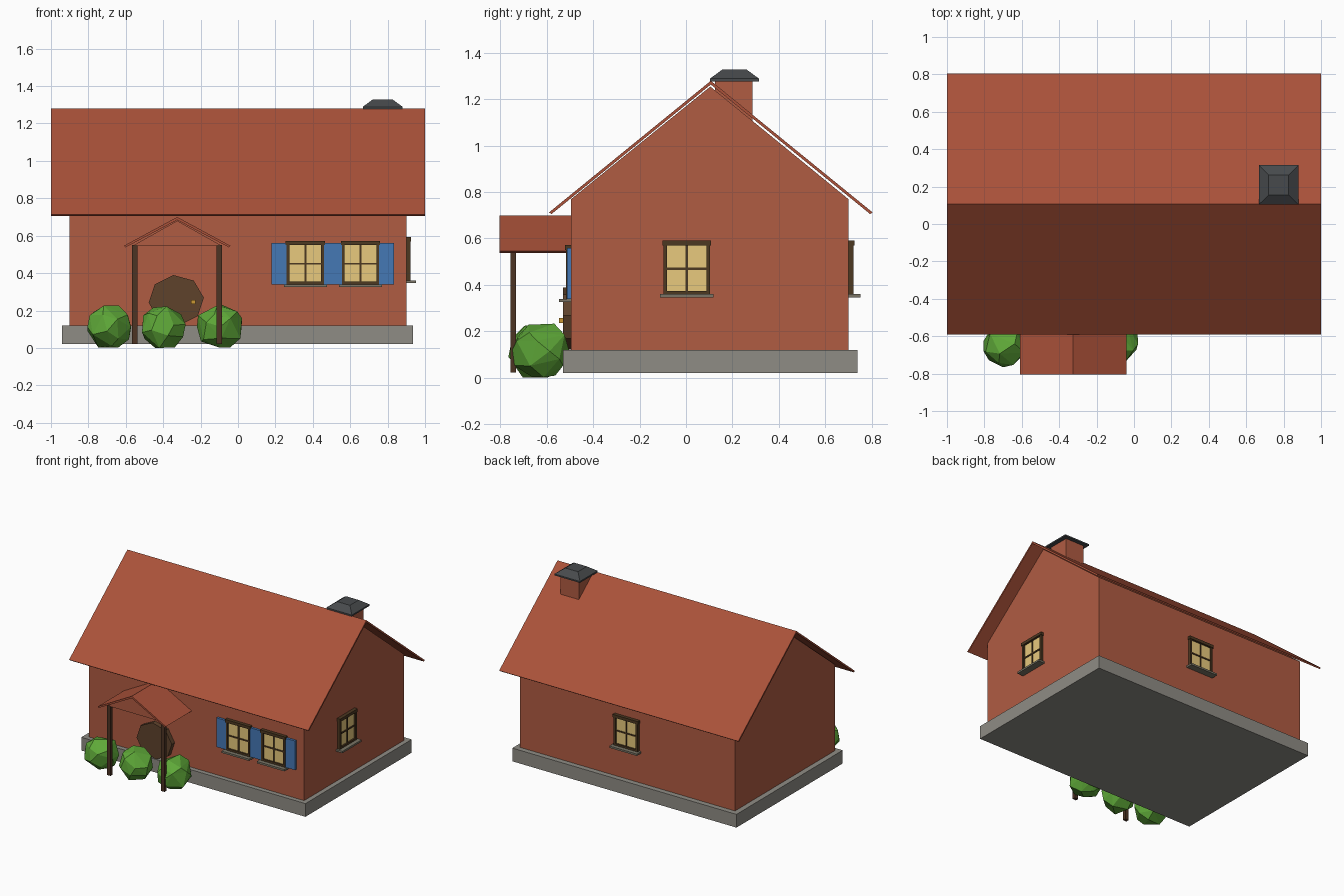
import bpy, bmesh, math, random
from mathutils import Matrix, Vector

if "Cube" in bpy.data.objects:
    bpy.data.objects.remove(bpy.data.objects["Cube"])

random.seed(4)
mats = {}
# Display colours, converted to linear when the material is made
COL = {
    "brick": (0.69, 0.36, 0.26), "roof": (0.67, 0.32, 0.225), "stone": (0.56, 0.55, 0.52),
    "wood": (0.30, 0.20, 0.14), "frame": (0.30, 0.22, 0.13), "glass": (0.91, 0.79, 0.49),
    "blue": (0.27, 0.47, 0.71), "leaf": (0.37, 0.66, 0.22), "slate": (0.28, 0.29, 0.30),
    "brass": (0.80, 0.60, 0.20), "sill": (0.48, 0.46, 0.40), "door": (0.37, 0.26, 0.17),
}


def finish(name, bm, col):
    bmesh.ops.recalc_face_normals(bm, faces=bm.faces[:])
    me = bpy.data.meshes.new(name)
    bm.to_mesh(me)
    bm.free()
    if col not in mats:
        mats[col] = bpy.data.materials.new(col)
        mats[col].diffuse_color = (*[((c + 0.055) / 1.055) ** 2.4 for c in COL[col]], 1)
    me.materials.append(mats[col])
    ob = bpy.data.objects.new(name, me)
    bpy.context.collection.objects.link(ob)
    return ob


def box(name, x, y, z, col, m=Matrix(), top=1.0):
    """Box from (min, max) ranges; top scales the upper face."""
    bm = bmesh.new()
    bmesh.ops.create_cube(bm, size=1)
    c = [(a[0] + a[1]) / 2 for a in (x, y, z)]
    s = [a[1] - a[0] for a in (x, y, z)]
    for v in bm.verts:
        k = top if v.co.z > 0 else 1
        v.co = m @ Vector((c[0] + v.co.x * s[0] * k, c[1] + v.co.y * s[1] * k, c[2] + v.co.z * s[2]))
    return finish(name, bm, col)


def prism(name, profile, lo, hi, axis, col):
    """Extrude a 2D profile along x (profile is y, z) or y (profile is x, z)."""
    bm = bmesh.new()
    put = lambda a, b, t: (t, a, b) if axis == "x" else (a, t, b)
    face = bm.faces.new([bm.verts.new(put(a, b, lo)) for a, b in profile])
    new = bmesh.ops.extrude_face_region(bm, geom=[face])["geom"]
    bmesh.ops.translate(bm, vec=put(0, 0, hi - lo),
                        verts=[g for g in new if isinstance(g, bmesh.types.BMVert)])
    return finish(name, bm, col)


def gable_roof(half, mid, eave, ridge, t):
    return [(mid - half, eave), (mid, ridge), (mid + half, eave),
            (mid + half - t * 0.6, eave - t * 0.5), (mid, ridge - t), (mid - half + t * 0.6, eave - t * 0.5)]


def window(name, loc, angle, shutters=False):
    m = Matrix.Translation(loc) @ Matrix.Rotation(math.radians(angle), 4, "Z")
    box(name + "_glass", (-0.088, 0.088), (-0.010, 0.004), (-0.10, 0.10), "glass", m)
    for s, side in ((-1, "left"), (1, "right")):
        a, b = sorted((s * 0.085, s * 0.10))
        box(f"{name}_{side}_jamb", (a, b), (-0.022, 0.004), (-0.11, 0.115), "frame", m)
        if shutters:
            a, b = sorted((s * 0.10, s * 0.180))
            box(f"{name}_{side}_shutter", (a, b), (-0.018, 0.004), (-0.11, 0.11), "blue", m)
    box(name + "_head", (-0.105, 0.105), (-0.026, 0.004), (0.10, 0.122), "frame", m)
    box(name + "_foot", (-0.10, 0.10), (-0.022, 0.004), (-0.112, -0.096), "frame", m)
    box(name + "_upright_bar", (-0.005, 0.005), (-0.016, 0), (-0.10, 0.10), "frame", m)
    box(name + "_cross_bar", (-0.09, 0.09), (-0.016, 0), (-0.005, 0.005), "frame", m)
    box(name + "_sill", (-0.115, 0.115), (-0.052, 0.004), (-0.124, -0.110), "sill", m)


# Plinth and gabled walls
box("plinth", (-0.94, 0.935), (-0.53, 0.74), (0.02, 0.12), "stone")
prism("walls", [(-0.495, 0.12), (0.70, 0.12), (0.70, 0.77), (0.105, 1.255), (-0.495, 0.77)],
      -0.90, 0.90, "x", "brick")

# Main roof
prism("roof", gable_roof(0.697, 0.107, 0.713, 1.28, 0.016), -1, 1, "x", "roof")

# Chimney
box("chimney", (0.695, 0.85), (0.125, 0.287), (1.02, 1.28), "brick")
box("chimney_rim", (0.667, 0.88), (0.103, 0.315), (1.278, 1.289), "slate")
box("chimney_hood", (0.667, 0.88), (0.103, 0.315), (1.289, 1.328), "slate", top=0.5)

# Windows
window("front_window_a", (0.36, -0.495, 0.45), 0, True)
window("front_window_b", (0.655, -0.495, 0.45), 0, True)
window("side_window", (0.90, 0.003, 0.47), 90)
window("back_window", (0.0, 0.70, 0.47), 180)

# Round door with handle
ring = [(-0.33 + 0.148 * math.cos(i * math.pi / 4 + 0.1), 0.255 + 0.135 * math.sin(i * math.pi / 4 + 0.1))
        for i in range(8)]
prism("round_door", ring, -0.53, -0.49, "y", "door")
box("door_handle", (-0.25, -0.228), (-0.548, -0.525), (0.235, 0.257), "brass")

# Porch
for x, n in ((-0.552, "left"), (-0.10, "right")):
    box(f"porch_{n}_post", (x - 0.015, x + 0.015), (-0.757, -0.733), (0.022, 0.55), "wood")
prism("porch_roof", gable_roof(0.285, -0.325, 0.546, 0.70, 0.016), -0.805, -0.49, "y", "roof")
prism("porch_gable", [(-0.565, 0.545), (-0.085, 0.545), (-0.325, 0.68)], -0.755, -0.74, "y", "brick")

# Bushes, faceted low-poly balls
for i, (x, y, z, r) in enumerate(((-0.69, -0.642, 0.112, 0.122), (-0.40, -0.64, 0.108, 0.122),
                                  (-0.094, -0.625, 0.114, 0.127))):
    bm = bmesh.new()
    bmesh.ops.create_icosphere(bm, subdivisions=2, radius=r)
    for v in bm.verts:
        v.co = v.co * random.uniform(0.92, 1.04) + Vector((x, y, z))
        v.co.z = max(v.co.z, 0)
    bush = finish(f"bush_{i + 1}", bm, "leaf")
    bush.modifiers.new("Facets", "DECIMATE").ratio = 0.55

for m in bpy.data.materials:
    if m.users and not m.is_grease_pencil:
        m.use_nodes = True
        m.node_tree.nodes["Principled BSDF"].inputs["Base Color"].default_value = m.diffuse_color
